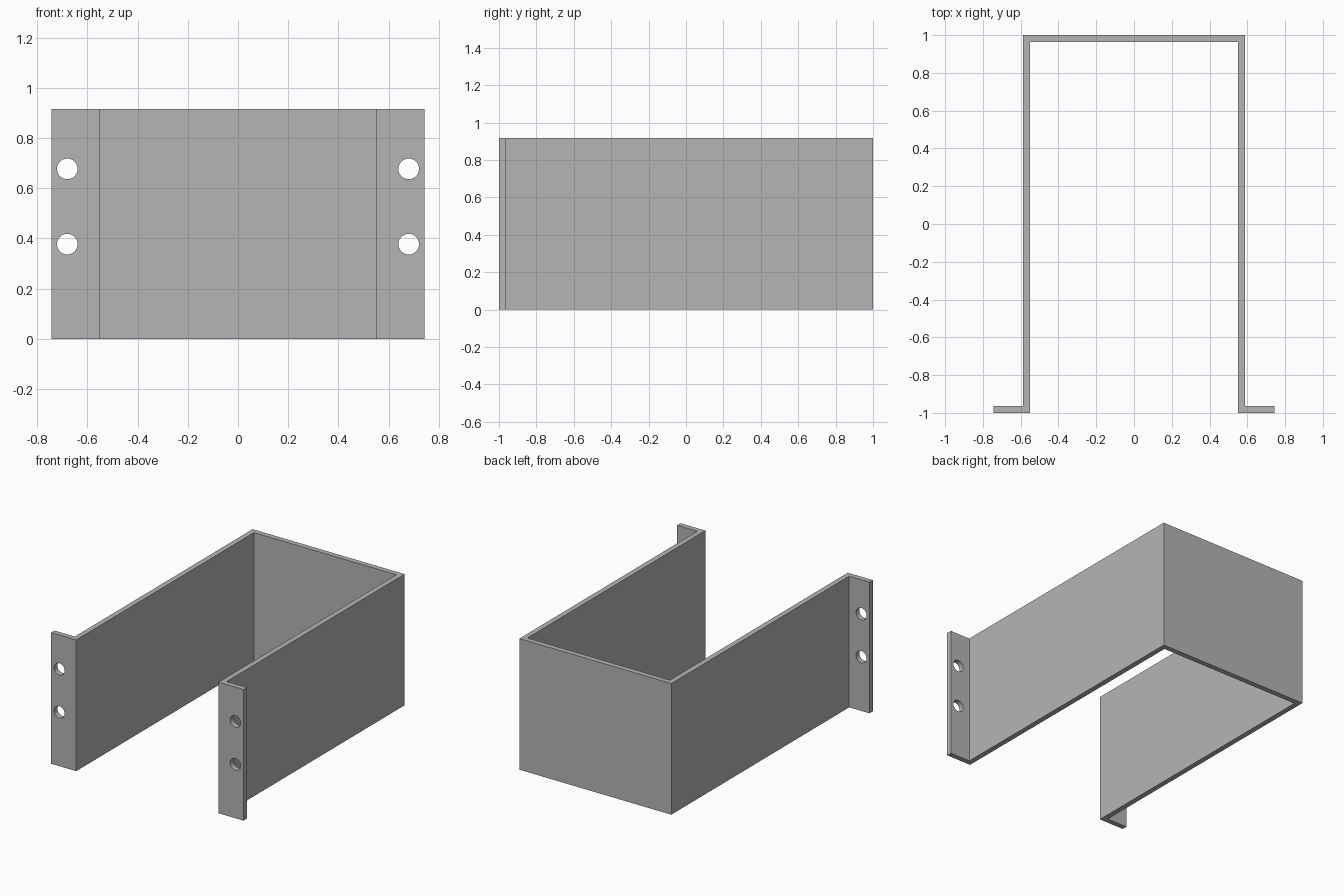
import bpy
import bmesh
from math import pi

cube = bpy.data.objects.get("Cube")
if cube:
    bpy.data.objects.remove(cube, do_unlink=True)

HEIGHT = 0.916
SHEET = 0.037       # sheet thickness
OUTER = 0.587       # half width over the side walls
FLANGE = 0.743      # half width over the mounting flanges
HOLE_X, HOLE_R = 0.68, 0.041
HOLE_HEIGHTS = (0.377, 0.677)

grey = bpy.data.materials.new("plain grey")
grey.use_nodes = True
colour = (0.46, 0.46, 0.46, 1)
grey.diffuse_color = colour
grey.node_tree.nodes["Principled BSDF"].inputs["Base Color"].default_value = colour

# Bent sheet profile: left half from back centre to front, mirrored to the right
inner = OUTER - SHEET
outside = [(OUTER, 1), (OUTER, SHEET - 1), (FLANGE, SHEET - 1), (FLANGE, -1)]
inside = [(inner, -1), (inner, 1 - SHEET)]
left = outside + inside
profile = left + [(-x, y) for x, y in reversed(left)]

bm = bmesh.new()
face = bm.faces.new([bm.verts.new((x, y, 0)) for x, y in profile])
extruded = bmesh.ops.extrude_face_region(bm, geom=[face])["geom"]
top_verts = [v for v in extruded if isinstance(v, bmesh.types.BMVert)]
bmesh.ops.translate(bm, verts=top_verts, vec=(0, 0, HEIGHT))
bmesh.ops.recalc_face_normals(bm, faces=bm.faces)
mesh = bpy.data.meshes.new("bracket")
bm.to_mesh(mesh)
bm.free()
mesh.materials.append(grey)
bracket = bpy.data.objects.new("bracket", mesh)
bpy.context.collection.objects.link(bracket)

# Screw holes through both flanges
for side in (-1, 1):
    for z in HOLE_HEIGHTS:
        bpy.ops.mesh.primitive_cylinder_add(
            vertices=48, radius=HOLE_R, depth=SHEET * 4,
            location=(side * HOLE_X, SHEET / 2 - 1, z), rotation=(pi / 2, 0, 0))
        cutter = bpy.context.object
        cutter.name = "hole_cutter"
        cutter.hide_render = True
        cutter.data.materials.append(grey)
        cut = bracket.modifiers.new("screw_hole", 'BOOLEAN')
        cut.operation = 'DIFFERENCE'
        cut.solver = 'EXACT'
        cut.object = cutter
        bpy.ops.object.select_all(action='DESELECT')
        bracket.select_set(True)
        bpy.context.view_layer.objects.active = bracket
        bpy.ops.object.modifier_apply(modifier=cut.name)
        bpy.data.objects.remove(cutter, do_unlink=True)

# Smooth hole walls, crisp sheet edges
bpy.ops.object.shade_smooth_by_angle(angle=pi / 6)
